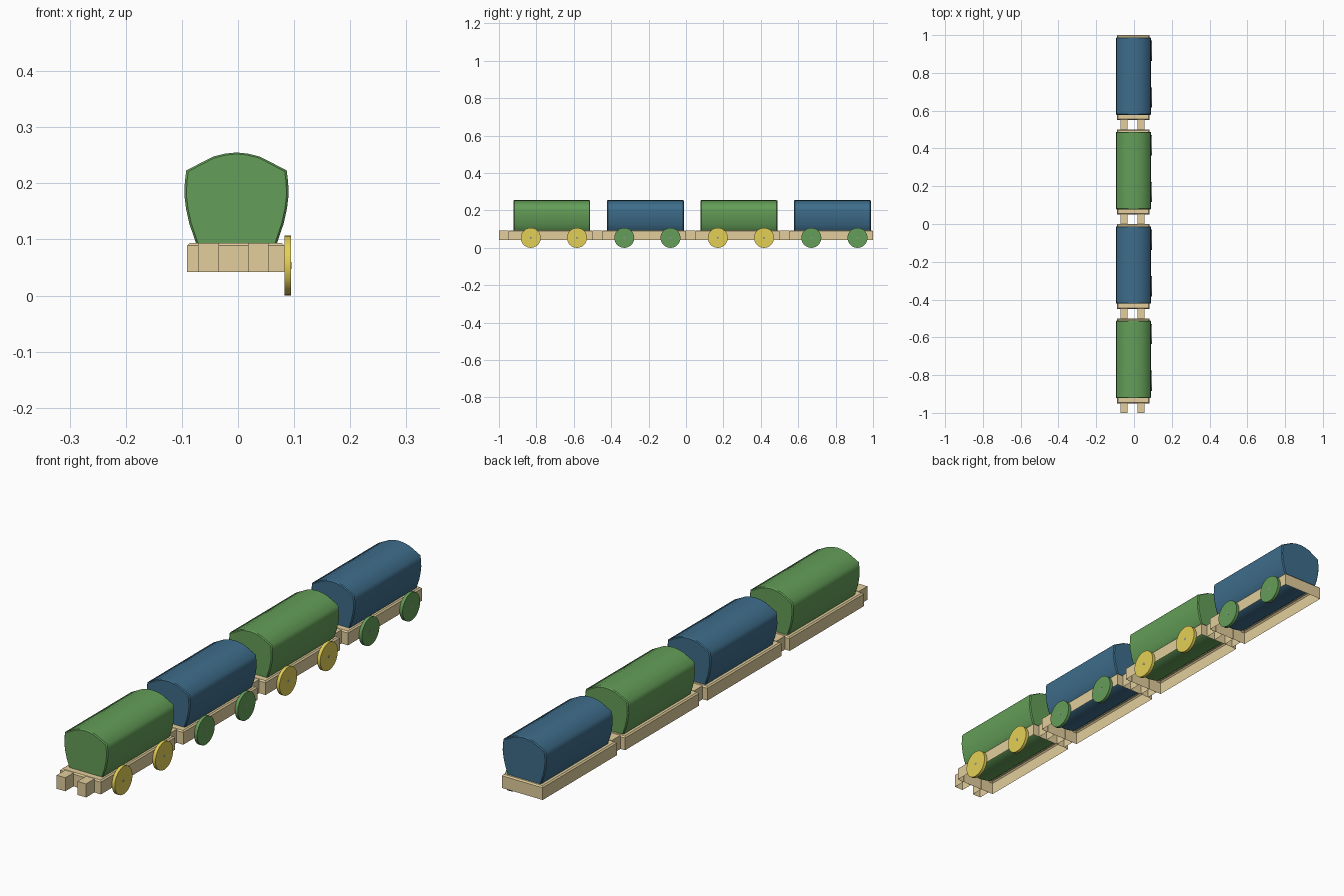
import bpy, bmesh, math
from mathutils import Matrix

if "Cube" in bpy.data.objects:
    bpy.data.objects.remove(bpy.data.objects["Cube"])


def material(name, rgb):
    m = bpy.data.materials.new(name)
    lin = [((c / 255 + 0.055) / 1.055) ** 2.4 for c in rgb]
    m.diffuse_color = (*lin, 1)
    m.use_nodes = True
    m.node_tree.nodes["Principled BSDF"].inputs["Base Color"].default_value = m.diffuse_color
    return m


GREEN = material("green", (100, 158, 88))
BLUE = material("blue", (62, 109, 139))
TAN = material("tan wood", (226, 206, 156))
YELLOW = material("yellow", (228, 208, 86))
GREY = material("grey", (140, 146, 148))


def finish(bm, name, mat, smooth=None):
    me = bpy.data.meshes.new(name)
    bm.to_mesh(me)
    bm.free()
    me.materials.append(mat)
    if smooth:
        for p in me.polygons:
            p.use_smooth = True
        me.set_sharp_from_angle(angle=math.radians(smooth))
    ob = bpy.data.objects.new(name, me)
    bpy.context.collection.objects.link(ob)
    return ob


def loft(bm, rings, cap=True):
    """Skin a list of point loops, optionally capping both ends."""
    vs = [[bm.verts.new(p) for p in r] for r in rings]
    n = len(vs[0])
    for a, b in zip(vs, vs[1:]):
        for i in range(n):
            j = (i + 1) % n
            bm.faces.new((a[i], a[j], b[j], b[i]))
    if cap:
        bm.faces.new(vs[0])
        bm.faces.new(vs[-1])


# right half of the barrel section, rounded belly to roof
HALF = [(0.020, 0.064), (0.048, 0.071), (0.071, 0.090), (0.084, 0.128), (0.090, 0.155),
        (0.093, 0.180), (0.092, 0.203), (0.0895, 0.223), (0.042, 0.2475), (0.020, 0.253)]
SECTION = [(0, 0.062)] + HALF + [(0, 0.255)] + [(-x, z) for x, z in reversed(HALF)]


def wagon_body(y0, mat):
    bm = bmesh.new()
    rings = []
    for y, s in ((0.078, 0.96), (0.082, 1), (0.484, 1), (0.488, 0.96)):
        rings.append([(-0.0027 + x * s, y0 + y, 0.16 + (z - 0.16) * (0.3 + s * 0.7))
                      for x, z in SECTION])
    loft(bm, rings)
    bmesh.ops.recalc_face_normals(bm, faces=bm.faces)
    # long sides and roof are smooth, the end rims are crisp
    for f in bm.faces:
        f.smooth = True
    for e in bm.edges:
        a, b = (v.co for v in e.verts)
        if abs(a.y - b.y) < 1e-4:
            e.smooth = False
    finish(bm, "wagon_body", mat)


def frame(y0):
    # open-bottomed sheet rim: outer wall, sloped lip, inner flange
    def rect(inset, z):
        x0, x1 = -0.091 + inset, 0.0825 - inset
        a, b = y0 + 0.050 + inset, y0 + 0.5 - inset
        return [(x0, a, z), (x1, a, z), (x1, b, z), (x0, b, z)]
    bm = bmesh.new()
    loft(bm, [rect(0, 0.042), rect(0, 0.089), rect(0.005, 0.094), rect(0.03, 0.094)], cap=False)
    bmesh.ops.reverse_faces(bm, faces=[f for f in bm.faces if f.normal.z < -0.5])
    finish(bm, "wagon_frame", TAN)


def coupler(y0, x):
    # hollow block, open underneath
    bm = bmesh.new()
    bmesh.ops.create_cube(bm, size=1, matrix=Matrix.Translation((x, y0 + 0.026, 0.068))
                          @ Matrix.Diagonal((0.037, 0.052, 0.052, 1)))
    bm.normal_update()
    bmesh.ops.delete(bm, geom=[f for f in bm.faces if f.normal.z < -0.9], context='FACES')
    finish(bm, "coupler_block", TAN)


def disc(name, y, r, x0, x1, mat, sides):
    bm = bmesh.new()
    bmesh.ops.create_cone(bm, cap_ends=True, segments=sides, radius1=r, radius2=r, depth=x1 - x0,
                          matrix=Matrix.Translation(((x0 + x1) / 2, y, 0.0535))
                          @ Matrix.Rotation(math.pi / 2, 4, 'Y'))
    finish(bm, name, mat, 40)


# four wagons in a row, alternating colours, wheels on the right side only
for i in range(4):
    y0 = -1 + 0.5 * i
    wagon_body(y0, BLUE if i % 2 else GREEN)
    frame(y0)
    for x in (-0.0525, 0.036):
        coupler(y0, x)
    for y in (0.170, 0.417):
        disc("wheel", y0 + y, 0.0535, 0.0825, 0.0949, GREEN if i % 2 else YELLOW, 32)
        disc("wheel_hub", y0 + y, 0.006, 0.0825, 0.0951, GREY, 8)
